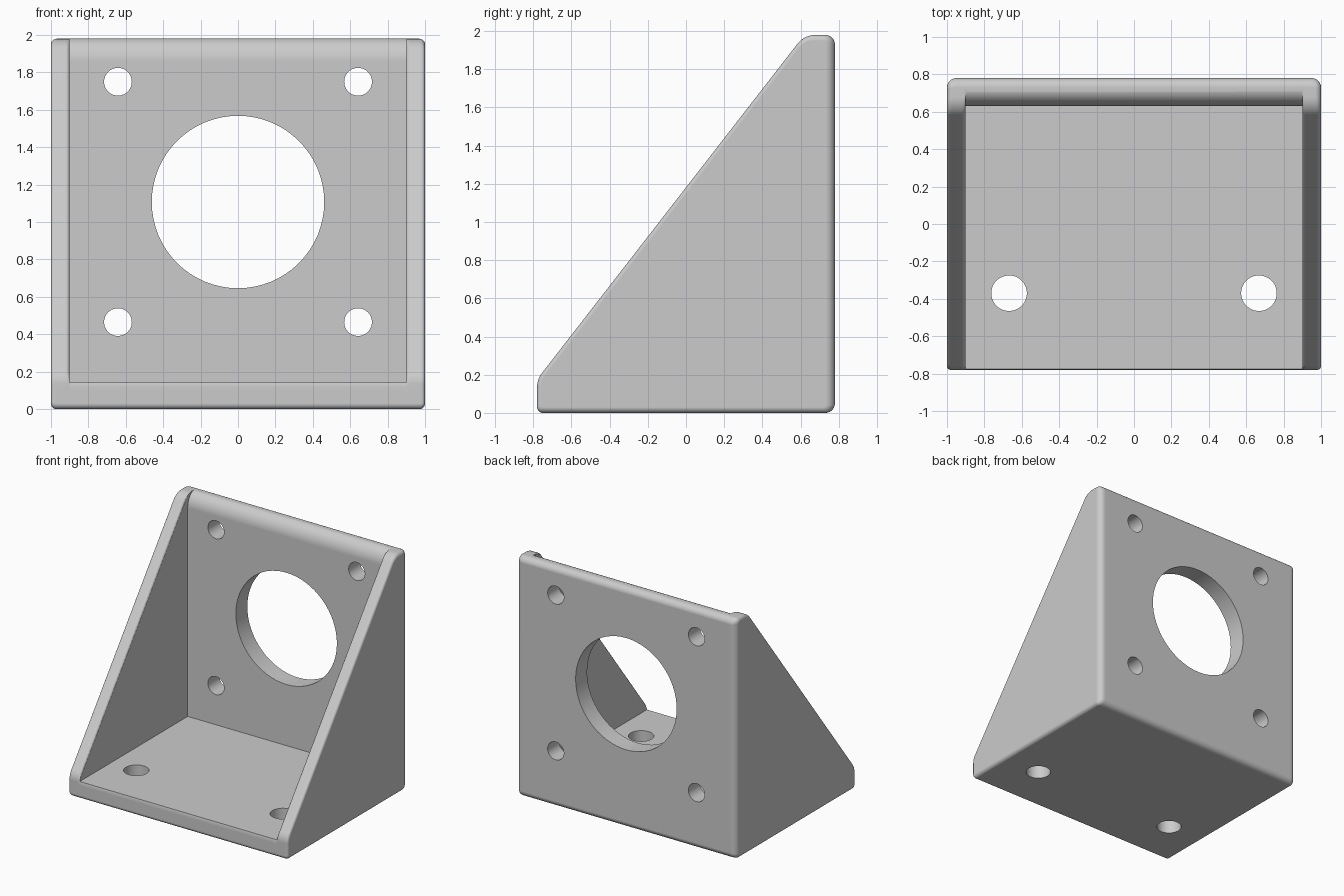
import bpy, bmesh, math
from mathutils import Vector, Matrix

cube = bpy.data.objects.get("Cube")
if cube:
    bpy.data.objects.remove(cube, do_unlink=True)

# Single grey material
grey = bpy.data.materials.new("light_grey")
grey.use_nodes = True
colour = (0.6, 0.6, 0.6, 1)
grey.diffuse_color = colour
grey.node_tree.nodes["Principled BSDF"].inputs["Base Color"].default_value = colour

# Side outline (y, z): bottom, back, top, slope and front sides in order
OUTLINE = [Vector(p) for p in ((-.78, 0), (.78, 0), (.78, 1.98), (.62, 1.98), (-.78, .176))]
CORNER_RADII = (.03, .05, .05, .12, .12)
EDGE_RADII = (.03, .05, .03, .02, .02)
SLOPE = 3
PLATE, STEPS = .10, 8


def quarter_round(r, depth):
    """Inset of a rounded edge of radius r at the given depth."""
    s = max(r - depth, 0)
    return r - math.sqrt(max(r * r - s * s, 0))


def normals():
    out = []
    for i, p in enumerate(OUTLINE):
        d = (OUTLINE[(i + 1) % len(OUTLINE)] - p).normalized()
        out.append(Vector((-d.y, d.x)))
    return out


NORMALS = normals()


def rounded_outline(insets):
    """Outline with each side moved inward and every corner rounded."""
    pts = []
    for i, p in enumerate(OUTLINE):
        a, b = NORMALS[i - 1], NORMALS[i]
        ia, ib = insets[i - 1], insets[i]
        r = max(.01, CORNER_RADII[i] - (ia + ib) / 2)
        ca, cb = a.dot(p) + ia + r, b.dot(p) + ib + r
        det = a.x * b.y - a.y * b.x
        centre = Vector(((ca * b.y - cb * a.y) / det, (a.x * cb - b.x * ca) / det))
        start, turn = math.atan2(a.y, a.x), math.acos(a.dot(b))
        for k in range(STEPS + 1):
            t = start + turn * k / STEPS
            pts.append(centre - r * Vector((math.cos(t), math.sin(t))))
    return pts


def loft(name, sections):
    """Closed solid through outlines given as (x, points)."""
    bm = bmesh.new()
    rings = [[bm.verts.new((x, p[0], p[1])) for p in pts] for x, pts in sections]
    n = len(rings[0])
    for lo, hi in zip(rings, rings[1:]):
        for i in range(n):
            j = (i + 1) % n
            bm.faces.new((lo[i], lo[j], hi[j], hi[i]))
    bm.faces.new(rings[0])
    bm.faces.new(rings[-1])
    bmesh.ops.recalc_face_normals(bm, faces=bm.faces)
    return finish(name, bm)


def finish(name, bm):
    mesh = bpy.data.meshes.new(name)
    bm.to_mesh(mesh)
    bm.free()
    mesh.materials.append(grey)
    obj = bpy.data.objects.new(name, mesh)
    bpy.context.collection.objects.link(obj)
    return obj


def drill(name, centre, radius, along_y):
    bm = bmesh.new()
    turn = Matrix.Rotation(math.pi / 2 if along_y else 0, 4, 'X')
    bmesh.ops.create_cone(bm, cap_ends=True, segments=64, radius1=radius, radius2=radius,
                          depth=.5, matrix=Matrix.Translation(centre) @ turn)
    return finish(name, bm)


def cut(obj, cutter):
    cutter.hide_render = True
    mod = obj.modifiers.new("cut", 'BOOLEAN')
    mod.operation, mod.solver, mod.object = 'DIFFERENCE', 'EXACT', cutter
    bpy.context.view_layer.objects.active = obj
    bpy.ops.object.modifier_apply(modifier=mod.name)
    bpy.data.objects.remove(cutter, do_unlink=True)


# Wedge with rounded outer rims and a rounded inner rim along the slope
depths = [0, .0005, .002, .005, .009, .014, .02, .025, .03, .04, .05,
          .08, .085, .09, .094, .097, .099, .105]
half = []
for t in depths:
    insets = [quarter_round(r, t) for r in EDGE_RADII]
    if t > .08:
        insets[SLOPE] = quarter_round(.02, max(PLATE - t, .0005))
    half.append((1 - t, rounded_outline(insets)))
bracket = loft("angle_bracket", [(-x, p) for x, p in half] + half[::-1])

# Cavity between the side plates, with a rounded top lip on the back wall
cavity = [(-1.2, .142), (.63, .142)]
for k in range(13):
    a = math.pi / 2 * k / 12
    cavity.append((.725 - .095 * math.cos(a), 1.862 + .12 * math.sin(a)))
cavity += [(.725, 2.3), (-1.2, 2.3)]
inner = 1 - PLATE
cut(bracket, loft("cavity_cutter", [(-inner, cavity), (inner, cavity)]))

# Bore, back wall holes and floor holes
cut(bracket, drill("bore_cutter", (0, .7, 1.107), .461, True))
for side in (-1, 1):
    for z in (.465, 1.75):
        cut(bracket, drill("wall_hole_cutter", (side * .642, .7, z), .074, True))
    cut(bracket, drill("floor_hole_cutter", (side * .668, -.37, .07), .095, False))

# Smooth the fillets, keep flat faces flat
bpy.ops.object.select_all(action='DESELECT')
bracket.select_set(True)
bpy.context.view_layer.objects.active = bracket
bpy.ops.object.shade_smooth_by_angle(angle=math.radians(32))
weighted = bracket.modifiers.new("weighted_normals", 'WEIGHTED_NORMAL')
weighted.keep_sharp = True
